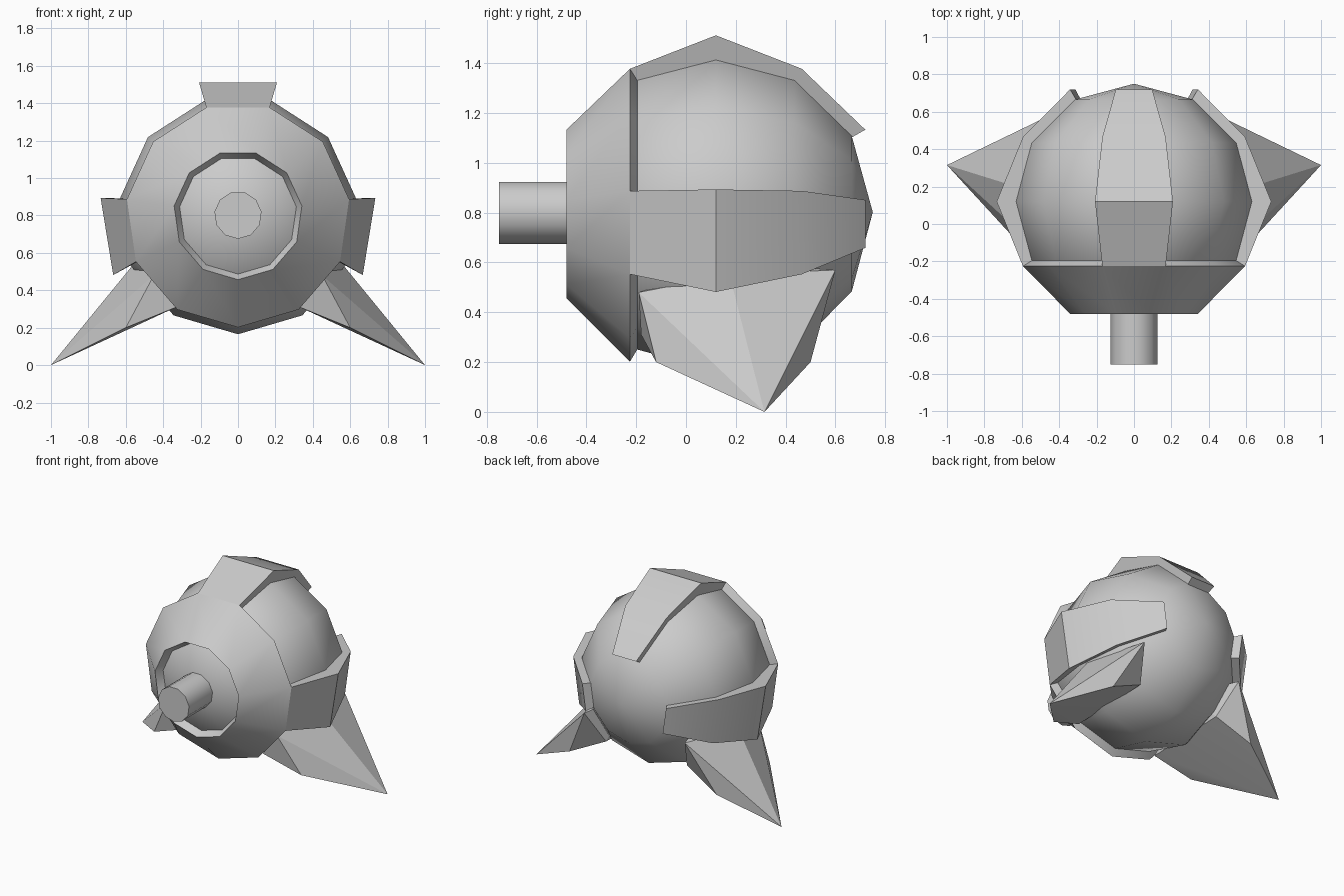
import bpy, bmesh
from math import sin, cos, pi, radians

if "Cube" in bpy.data.objects:
    bpy.data.objects.remove(bpy.data.objects["Cube"])

N = 11                      # sides around the y axis
CZ = 0.802                  # height of the body axis


def finish(name, bm, angle=35):
    bmesh.ops.recalc_face_normals(bm, faces=bm.faces[:])
    me = bpy.data.meshes.new(name)
    bm.to_mesh(me)
    bm.free()
    ob = bpy.data.objects.new(name, me)
    bpy.context.collection.objects.link(ob)
    bpy.ops.object.select_all(action='DESELECT')
    ob.select_set(True)
    bpy.context.view_layer.objects.active = ob
    bpy.ops.object.shade_smooth_by_angle(angle=radians(angle))
    return ob


def lathe(name, profile, first=0, count=N, closed=True, twist=0, angle=35):
    """Turn (y, radius) points about the y axis; step 0 points straight down.
    Twist shifts the widest outer point of a panel."""
    bm = bmesh.new()
    full = count == N
    big = max(r for y, r in profile)
    rings = []
    for k in range(first, first + count + (0 if full else 1)):
        ring = []
        for y, r in profile:
            a = -pi / 2 + k * 2 * pi / N + (twist if r == big else 0)
            ring.append(bm.verts.new((r * cos(a), y, CZ + r * sin(a))))
        rings.append(ring)
    m = len(profile)
    for i in range(count):
        a, b = rings[i], rings[(i + 1) % len(rings)]
        for j in range(m if closed else m - 1):
            q = (j + 1) % m
            bm.faces.new((a[j], a[q], b[q], b[j]))
    if not full:
        bm.faces.new(rings[0])
        bm.faces.new(rings[-1])
    bmesh.ops.remove_doubles(bm, verts=bm.verts[:], dist=1e-4)
    return finish(name, bm, angle)


# Round core: 30 degree rings about the y axis
core = [(0.12 - 0.63 * cos(t * pi / 6), 0.637 * sin(t * pi / 6)) for t in range(7)]
lathe("core", core, closed=False, angle=60)

# Front armour collar with an open centre
lathe("front_collar", [(-0.48, 0.345), (-0.225, 0.6), (-0.195, 0.55), (-0.426, 0.315)])

# Raised armour bands sweeping back from the collar
band = [(-0.225, 0.6), (0.12, 0.74), (0.465, 0.6), (0.72, 0.345),
        (0.664, 0.312), (0.434, 0.545), (0.12, 0.63), (-0.195, 0.545)]
lathe("top_band", band, 5, 1)
lathe("right_band", band, 2, 1, twist=radians(-1.1))
lathe("left_band", band, 8, 1, twist=radians(1.1))

# Nozzle at the front
lathe("nozzle", [(-0.45, 0), (-0.45, 0.127), (-0.75, 0.127), (-0.75, 0)], closed=False)

# Pointed fins that serve as feet
fin = [(1.0, 0.315, 0.0), (0.6, -0.12, 0.2), (0.6, 0.5, 0.2),
       (0.45, -0.19, 0.48), (0.55, 0.175, 0.55), (0.41, 0.6, 0.57),
       (0.33, -0.18, 0.31), (0.33, 0.46, 0.33), (0.3, 0.2, 0.6)]
for name, s in (("right_fin", 1), ("left_fin", -1)):
    bm = bmesh.new()
    for x, y, z in fin:
        bm.verts.new((s * x, y, z))
    bmesh.ops.convex_hull(bm, input=bm.verts[:])
    finish(name, bm, 10)
